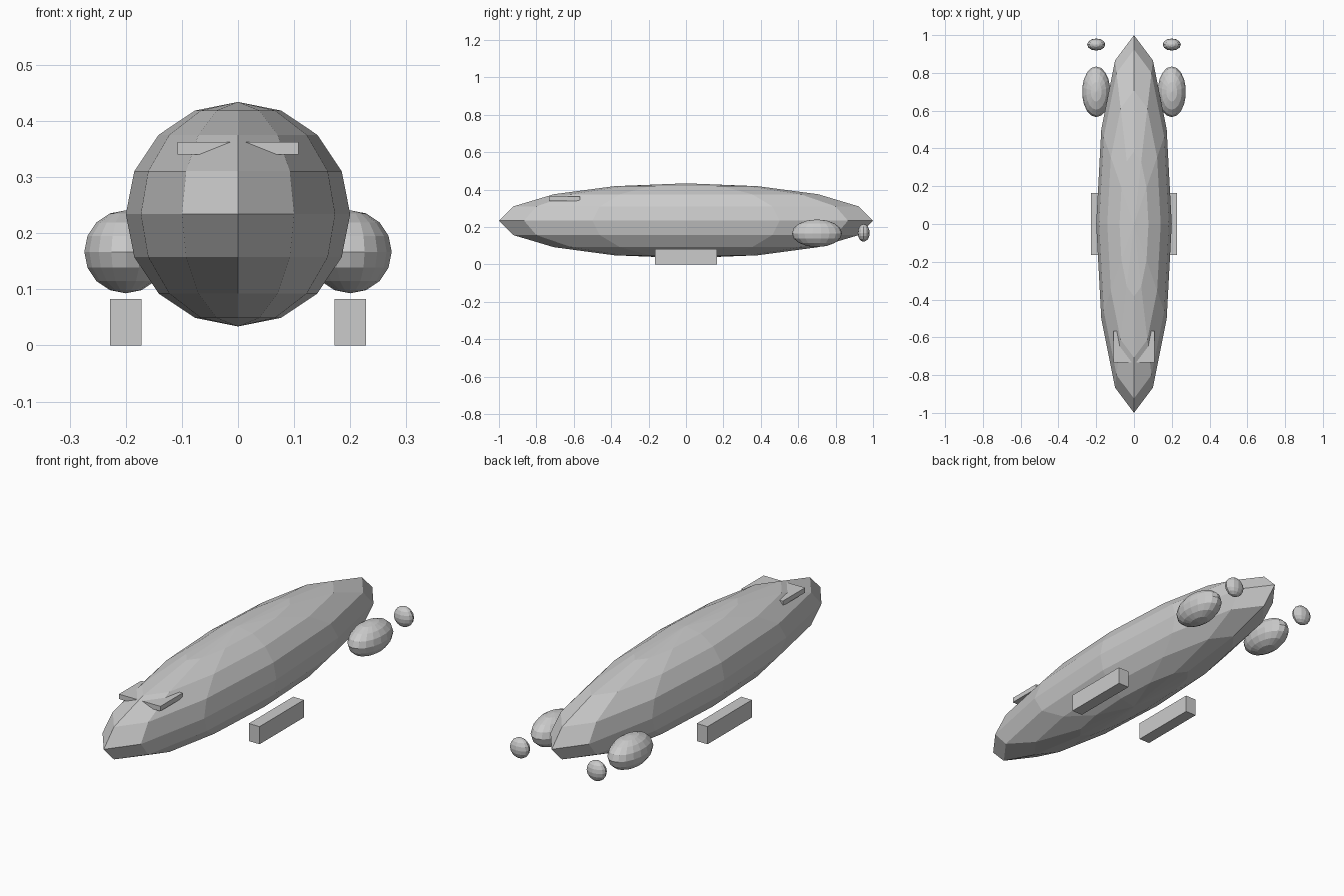
import bpy

if "Cube" in bpy.data.objects:
    bpy.data.objects.remove(bpy.data.objects["Cube"])


def ellipsoid(name, centre, radii, segments, rings):
    """Flat-shaded UV sphere with its poles on z."""
    bpy.ops.mesh.primitive_uv_sphere_add(segments=segments, ring_count=rings, radius=1, location=centre)
    ob = bpy.context.object
    ob.name = name
    ob.scale = radii
    bpy.ops.object.transform_apply(location=False, rotation=False, scale=True)
    return ob


def box(name, lo, hi):
    """Box between two opposite corners."""
    centre = [(a + b) / 2 for a, b in zip(lo, hi)]
    bpy.ops.mesh.primitive_cube_add(size=1, location=centre)
    ob = bpy.context.object
    ob.name = name
    ob.scale = [b - a for a, b in zip(lo, hi)]
    bpy.ops.object.transform_apply(location=False, rotation=False, scale=True)
    return ob


# Long faceted hull
ellipsoid("hull", (0, 0, 0.234), (0.2, 1.0, 0.2), 12, 8)

# Thin plane through the upper nose, tips showing on both sides
box("nose_fins", (-0.108, -0.732, 0.34), (0.108, -0.567, 0.363))

# Paired parts on both sides
for side, s in (("left", -1), ("right", 1)):
    ellipsoid(side + "_engine", (s * 0.2, 0.7, 0.167), (0.075, 0.134, 0.074), 18, 8)
    ellipsoid(side + "_propeller", (s * 0.2, 0.95, 0.169), (0.048, 0.032, 0.047), 12, 8)
    x0, x1 = sorted((s * 0.172, s * 0.228))
    box(side + "_skid", (x0, -0.165, 0), (x1, 0.165, 0.083))
